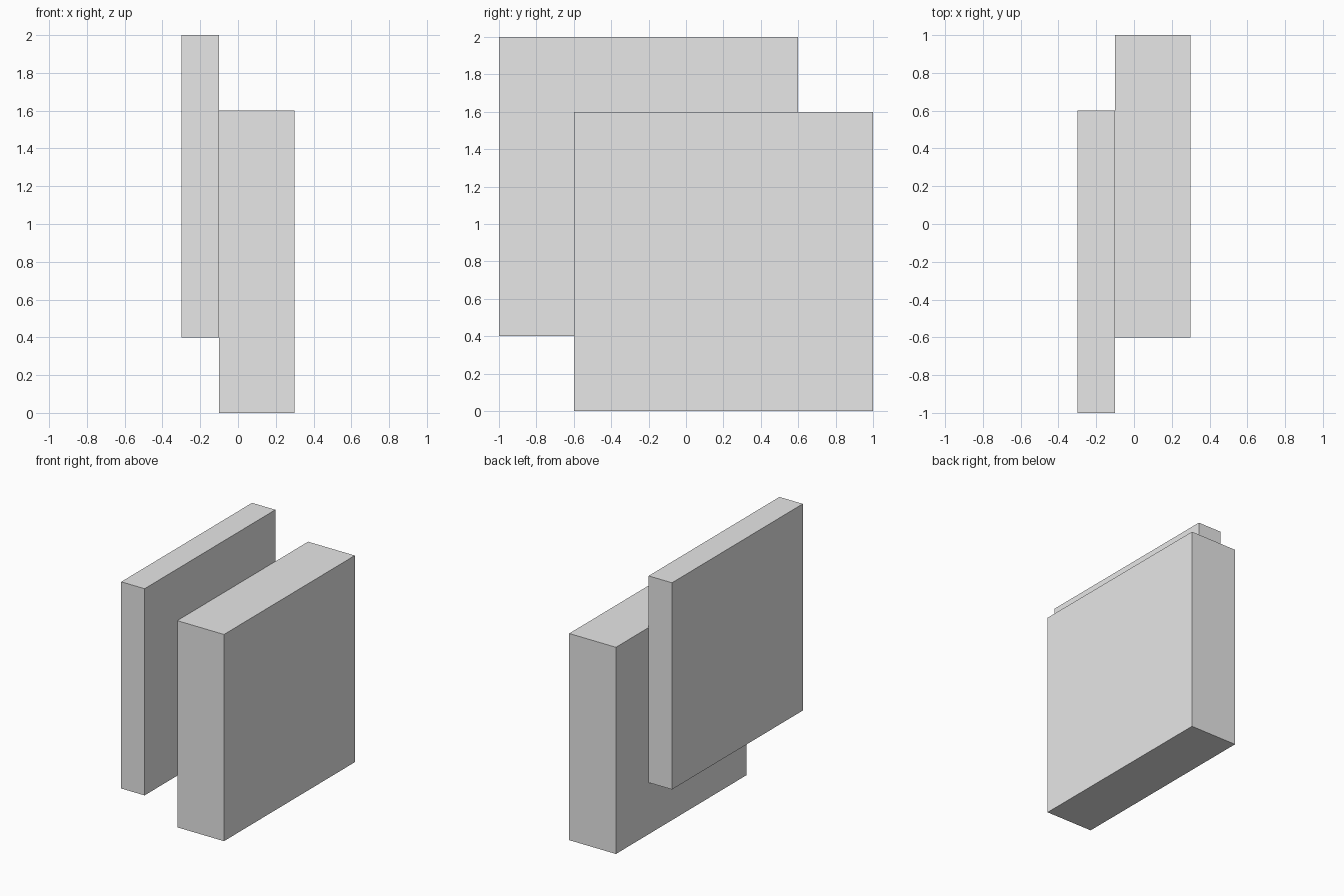
import bpy
import bmesh
from mathutils import Matrix, Vector

cube = bpy.data.objects.get("Cube")
if cube:
    bpy.data.objects.remove(cube, do_unlink=True)

# Single plain grey material
grey = bpy.data.materials.new("light_grey")
grey.use_nodes = True
grey.diffuse_color = (0.8, 0.8, 0.8, 1)
for node in grey.node_tree.nodes:
    if node.type == 'BSDF_PRINCIPLED':
        node.inputs["Base Color"].default_value = (0.8, 0.8, 0.8, 1)


def slab(name, low, high):
    """Axis-aligned box between two opposite corners."""
    low, high = Vector(low), Vector(high)
    mesh = bpy.data.meshes.new(name)
    bm = bmesh.new()
    bmesh.ops.create_cube(bm, size=1, matrix=Matrix.Diagonal((*(high - low), 1)))
    bm.to_mesh(mesh)
    bm.free()
    mesh.materials.append(grey)
    obj = bpy.data.objects.new(name, mesh)
    obj.location = (low + high) / 2
    bpy.context.collection.objects.link(obj)
    return obj


# Thin raised slab, set forward
slab("thin_slab", (-0.3, -1.0, 0.4), (-0.1, 0.6, 2.0))

# Thick lower slab, set back and touching the thin one
slab("thick_slab", (-0.1, -0.6, 0.0), (0.3, 1.0, 1.6))
